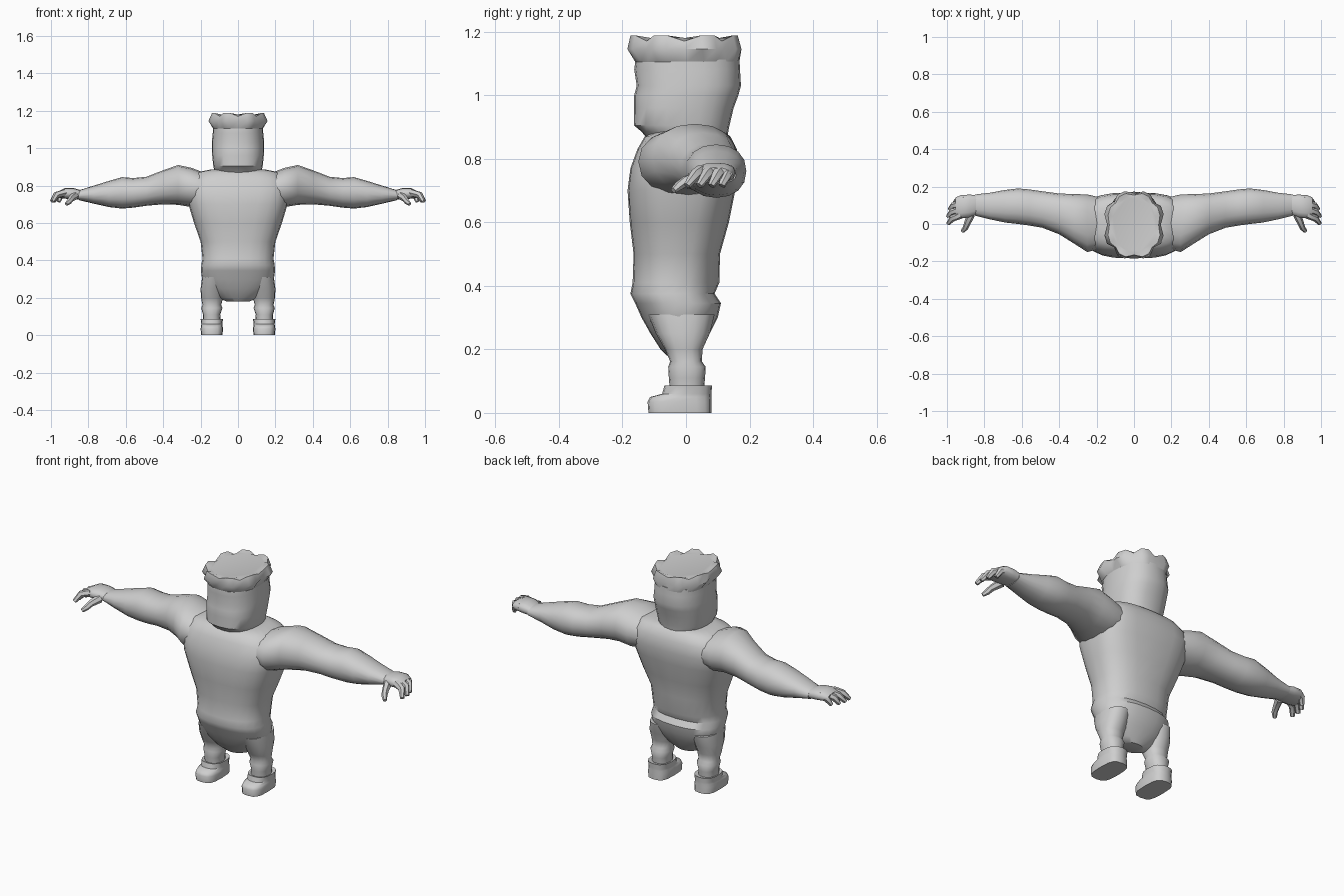
import bpy, bmesh, math
from mathutils import Vector

cube = bpy.data.objects.get("Cube")
if cube:
    bpy.data.objects.remove(cube, do_unlink=True)

# Single clay-grey material
clay = bpy.data.materials.new("light_grey")
clay.use_nodes = True
GREY = (0.62, 0.62, 0.62, 1)
clay.diffuse_color = GREY
bsdf = clay.node_tree.nodes["Principled BSDF"]
bsdf.inputs["Base Color"].default_value = GREY
bsdf.inputs["Roughness"].default_value = 0.7


def skin(name, loops, mirror=False, angle=40):
    """Join successive point loops with quads and cap both ends."""
    bm = bmesh.new()
    rows = [[bm.verts.new(p) for p in loop] for loop in loops]
    n = len(rows[0])
    for a, b in zip(rows, rows[1:]):
        for i in range(n):
            j = (i + 1) % n
            bm.faces.new((a[i], a[j], b[j], b[i]))
    bm.faces.new(rows[0][::-1])
    bm.faces.new(rows[-1])
    bmesh.ops.recalc_face_normals(bm, faces=bm.faces)
    me = bpy.data.meshes.new(name)
    bm.to_mesh(me)
    bm.free()
    me.materials.append(clay)
    ob = bpy.data.objects.new(name, me)
    bpy.context.collection.objects.link(ob)
    bpy.ops.object.select_all(action='DESELECT')
    ob.select_set(True)
    bpy.context.view_layer.objects.active = ob
    bpy.ops.object.shade_smooth_by_angle(angle=math.radians(angle))
    if mirror:
        ob.modifiers.new("Mirror", 'MIRROR').use_clip = False
    return ob


def ring(axis, t, a0, a1, b0, b1, e=2.0, n=16):
    """Superellipse at t on the axis, spanning a0..a1 and b0..b1."""
    pts = []
    for i in range(n):
        w = 2 * math.pi * i / n
        c, s = math.cos(w), math.sin(w)
        a = (a0 + a1) / 2 + (a1 - a0) / 2 * math.copysign(abs(c) ** (2 / e), c)
        b = (b0 + b1) / 2 + (b1 - b0) / 2 * math.copysign(abs(s) ** (2 / e), s)
        pts.append((a, b, t) if axis == 'z' else (t, a, b))
    return pts


def tube(name, path, radii, sides=6):
    """Tapered finger along a short path, mirrored to the other hand."""
    path = [Vector(p) for p in path]
    loops = []
    for k, p in enumerate(path):
        d = (path[min(k + 1, len(path) - 1)] - path[max(k - 1, 0)]).normalized()
        u = d.cross(Vector((0, 0, 1))).normalized()
        v = u.cross(d)
        loops.append([p + radii[k] * (u * math.cos(w) + v * math.sin(w))
                      for w in (2 * math.pi * i / sides for i in range(sides))])
    return skin(name, loops, True, 55)


# Torso: z, half width, front y, back y, squareness
torso = [(0.18, 0.06, -0.06, 0.03, 2), (0.20, 0.11, -0.08, 0.045, 2),
         (0.25, 0.168, -0.112, 0.075, 2.2), (0.30, 0.192, -0.14, 0.10, 2.3),
         (0.345, 0.198, -0.16, 0.11, 2.4), (0.375, 0.196, -0.175, 0.09, 2.4),
         (0.41, 0.19, -0.168, 0.105, 2.4), (0.50, 0.20, -0.165, 0.107, 2.5),
         (0.60, 0.235, -0.177, 0.135, 2.7), (0.70, 0.265, -0.184, 0.155, 3),
         (0.77, 0.275, -0.175, 0.168, 3.2), (0.83, 0.262, -0.153, 0.16, 3.2),
         (0.87, 0.225, -0.13, 0.14, 3), (0.885, 0.15, -0.10, 0.12, 2.5)]
skin("torso", [ring('z', z, -w, w, f, b, e, 24) for z, w, f, b, e in torso])

# Head with a jutting jaw
head = [(0.86, 0.115, -0.12, 0.13, 2.3), (0.885, 0.128, -0.14, 0.133, 2.4),
        (0.905, 0.132, -0.164, 0.137, 2.5), (0.96, 0.138, -0.163, 0.15, 2.5),
        (1.00, 0.14, -0.163, 0.165, 2.4), (1.03, 0.14, -0.155, 0.173, 2.4),
        (1.08, 0.135, -0.163, 0.17, 2.4), (1.12, 0.132, -0.158, 0.168, 2.4)]
skin("head", [ring('z', z, -w, w, f, b, e, 24) for z, w, f, b, e in head])


# Flared crown of eight tufts with a notch between neighbours
def notched(pts, shrink, drop):
    return [(x * shrink, y * shrink, z - drop) if i % 3 == 0 else (x, y, z)
            for i, (x, y, z) in enumerate(pts)]


crown = [ring('z', 1.105, -0.133, 0.133, -0.16, 0.168, 2.4, 24),
         notched(ring('z', 1.145, -0.163, 0.163, -0.19, 0.18, 2.3, 24), 0.88, 0),
         notched(ring('z', 1.188, -0.143, 0.143, -0.18, 0.168, 2.3, 24), 0.92, 0.018),
         ring('z', 1.18, -0.118, 0.118, -0.15, 0.145, 2.2, 24)]
skin("hair_crown", crown, angle=50)

# Arms: x, front y, back y, bottom z, top z
arm = [(0.17, -0.13, 0.14, 0.70, 0.865), (0.25, -0.15, 0.158, 0.685, 0.895),
       (0.32, -0.105, 0.16, 0.697, 0.91), (0.40, -0.055, 0.163, 0.70, 0.882),
       (0.49, -0.02, 0.175, 0.692, 0.847), (0.56, -0.008, 0.185, 0.682, 0.84),
       (0.62, 0.0, 0.19, 0.677, 0.845), (0.69, 0.008, 0.182, 0.685, 0.825),
       (0.77, 0.025, 0.167, 0.703, 0.80), (0.85, 0.045, 0.158, 0.722, 0.775)]
skin("arm", [ring('x', *r, 2.2) for r in arm], True, 60)

# Hands
palm = [(0.84, 0.05, 0.155, 0.725, 0.775), (0.88, 0.035, 0.157, 0.725, 0.787),
        (0.925, 0.03, 0.155, 0.73, 0.787), (0.955, 0.04, 0.14, 0.733, 0.772)]
skin("palm", [ring('x', *r, 2.4, 12) for r in palm], True, 60)

fingers = [("index_finger", 0.048, 0.998, 0.003), ("middle_finger", 0.078, 1.0, 0.042),
           ("ring_finger", 0.108, 0.99, 0.08), ("little_finger", 0.135, 0.965, 0.113)]
for name, y, tip_x, tip_y in fingers:
    base = 0.925 if name != "little_finger" else 0.905
    tube(name, [(base, y, 0.762), ((base + tip_x) / 2 + 0.01, (y + tip_y) / 2 + 0.004, 0.75),
                (tip_x - 0.005, tip_y, 0.715)], [0.02, 0.018, 0.011])
tube("thumb", [(0.872, 0.05, 0.745), (0.893, 0.0, 0.73), (0.902, -0.022, 0.715),
               (0.918, -0.04, 0.70)], [0.022, 0.017, 0.015, 0.01])

# Legs: z, inner x, outer x, front y, back y
leg = [(0.06, 0.093, 0.187, -0.05, 0.055), (0.11, 0.095, 0.187, -0.054, 0.06),
       (0.145, 0.083, 0.197, -0.056, 0.062), (0.162, 0.09, 0.19, -0.05, 0.05),
       (0.20, 0.079, 0.198, -0.066, 0.052), (0.25, 0.07, 0.2, -0.095, 0.075),
       (0.31, 0.06, 0.192, -0.12, 0.09)]
skin("leg", [ring('z', *r, 2.3) for r in leg], True, 50)

# Boots: low toe, raised cuff
boot = [(0.0, 0.083, 0.197, -0.118, 0.08, 3.2), (0.035, 0.08, 0.2, -0.121, 0.08, 3),
        (0.05, 0.083, 0.197, -0.113, 0.08, 2.8), (0.06, 0.084, 0.196, -0.075, 0.08, 2.6),
        (0.086, 0.08, 0.2, -0.068, 0.082, 2.5), (0.08, 0.095, 0.187, -0.05, 0.06, 2.3)]
skin("boot", [ring('z', *r) for r in boot], True, 50)
